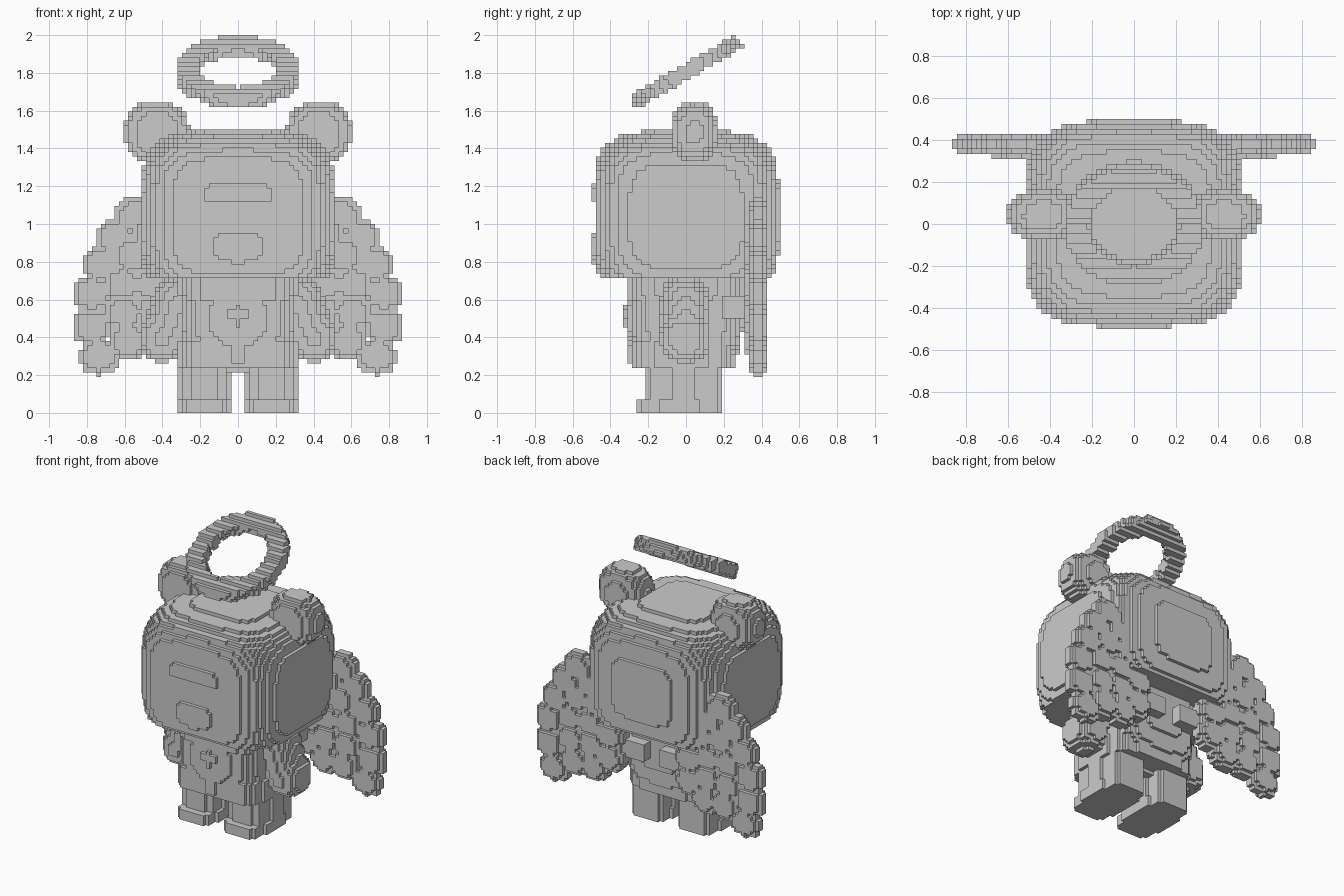
import bpy
import bmesh
import math

V = 2 / 84  # size of one block

if "Cube" in bpy.data.objects:
    bpy.data.objects.remove(bpy.data.objects["Cube"], do_unlink=True)

grey = bpy.data.materials.new("plain grey")
grey.use_nodes = True
COLOUR = (0.6, 0.6, 0.6, 1)
grey.diffuse_color = COLOUR
grey.node_tree.nodes["Principled BSDF"].inputs["Base Color"].default_value = COLOUR


def centre(cell):
    i, j, k = cell
    return i * V, (j + 0.5) * V, (k + 0.5) * V


def fill(lo, hi, inside):
    """Set of grid cells within a box whose centres pass the test."""
    rng = [range(math.floor(a / V) - 1, math.ceil(b / V) + 2) for a, b in zip(lo, hi)]
    return {(i, j, k) for i in rng[0] for j in rng[1] for k in rng[2]
            if inside(*centre((i, j, k)))}


def blob(c, r, power=(2, 2, 2)):
    """Superellipsoid; high powers give flat sides."""
    lo = [a - b for a, b in zip(c, r)]
    hi = [a + b for a, b in zip(c, r)]
    return fill(lo, hi, lambda *p: sum(
        abs((q - a) / b) ** n for q, a, b, n in zip(p, c, r, power)) <= 1)


def box(lo, hi):
    return fill(lo, hi, lambda *p: all(a <= q <= b for q, a, b in zip(p, lo, hi)))


def capsule(a, b, r):
    lo = [min(p, q) - r for p, q in zip(a, b)]
    hi = [max(p, q) + r for p, q in zip(a, b)]
    d = [q - p for p, q in zip(a, b)]
    length2 = sum(t * t for t in d)

    def inside(*p):
        t = sum((q - s) * e for q, s, e in zip(p, a, d)) / length2
        t = min(1, max(0, t))
        return sum((q - s - t * e) ** 2 for q, s, e in zip(p, a, d)) <= r * r
    return fill(lo, hi, inside)


def build(name, cells):
    """Make a blocky mesh from the exposed sides of the cells."""
    bm = bmesh.new()
    verts = {}

    def vert(corner):
        if corner not in verts:
            i, j, k = corner
            verts[corner] = bm.verts.new(((i - 0.5) * V, j * V, k * V))
        return verts[corner]

    for cell in cells:
        for axis in range(3):
            u, w = (axis + 1) % 3, (axis + 2) % 3
            for step in (0, 1):
                near = list(cell)
                near[axis] += 1 if step else -1
                if tuple(near) in cells:
                    continue
                ring = []
                for du, dw in ((0, 0), (1, 0), (1, 1), (0, 1)):
                    corner = list(cell)
                    corner[axis] += step
                    corner[u] += du
                    corner[w] += dw
                    ring.append(vert(tuple(corner)))
                bm.faces.new(ring if step else ring[::-1])
    mesh = bpy.data.meshes.new(name)
    bm.to_mesh(mesh)
    bm.free()
    mesh.materials.append(grey)
    obj = bpy.data.objects.new(name, mesh)
    bpy.context.collection.objects.link(obj)


def build_pair(name, cells):
    build("left_" + name, cells)
    build("right_" + name, {(-i, j, k) for i, j, k in cells})


# Head: rounded cube, cut flat under the chin and across the face
head = blob((0, 0, 1.04), (0.519, 0.493, 0.455), (4, 4, 4))
build("head", {c for c in head if centre(c)[2] > 0.71 and centre(c)[1] > -0.465})

# Brow and snout
build("brow", box((-0.19, -0.5, 1.13), (0.19, -0.45, 1.2))
      | box((-0.15, -0.5, 1.13), (0.15, -0.45, 1.22)))
build("nose", blob((0, -0.45, 0.88), (0.135, 0.052, 0.088), (3, 6, 3)))

# Ears
build_pair("ear", blob((0.43, 0.042, 1.484), (0.17, 0.12, 0.163), (2.5, 2.7, 2.5)))

# Halo: flat ring tipped up at the back
TILT = math.radians(30)


def in_halo(x, y, z):
    z -= 1.805
    along = y * math.cos(TILT) + z * math.sin(TILT)
    height = z * math.cos(TILT) - y * math.sin(TILT)
    return 0.215 <= math.hypot(x, along) <= 0.328 and abs(height) <= 0.039


build("halo", fill((-0.35, -0.35, 1.6), (0.35, 0.35, 1.99), in_halo))

# Torso with collar and hips
build("torso", blob((0, 0, 0.52), (0.315, 0.3, 0.3), (4, 3, 3.5)))
build("collar", blob((0, 0, 0.66), (0.32, 0.32, 0.065), (4, 3, 20)))
build("belly", blob((0, -0.11, 0.5), (0.26, 0.21, 0.24), (2.6, 2.6, 2.6)))
build("hips", blob((0, -0.02, 0.31), (0.315, 0.275, 0.075), (5, 4, 20)))
build("belly_button", box((-0.02, -0.335, 0.46), (0.02, -0.27, 0.57))
      | box((-0.06, -0.335, 0.5), (0.06, -0.27, 0.54)))
build("buckle", box((-0.04, -0.32, 0.26), (0.04, -0.27, 0.35)))

# Arms with round hands
build_pair("arm", capsule((0.32, -0.005, 0.6), (0.38, -0.005, 0.42), 0.13)
           | blob((0.4, -0.005, 0.4), (0.12, 0.13, 0.13), (2.5, 2.5, 2.5)))

# Legs with short toes
build_pair("leg", blob((0.178, -0.01, 0.14), (0.132, 0.2, 0.145), (4, 3.5, 40))
           | blob((0.178, -0.035, 0.036), (0.134, 0.23, 0.04), (4, 3.5, 40)))

# Wings: columns of round feathers, thicker towards the body
COLUMNS = (
    ((0.735, 0.3), (0.775, 0.46), (0.775, 0.63), (0.72, 0.785), (0.645, 0.925), (0.55, 1.04)),
    ((0.585, 0.385), (0.605, 0.53), (0.61, 0.68), (0.565, 0.83), (0.47, 0.94)),
    ((0.43, 0.385), (0.45, 0.53), (0.455, 0.68), (0.41, 0.82)),
    ((0.31, 0.48), (0.31, 0.63)),
)
wing = set()
for number, column in enumerate(COLUMNS):
    inner = number > 0
    for x, z in column:
        wing |= blob((x, 0.369 if inner else 0.381, z),
                     (0.105, 0.062 if inner else 0.049, 0.1), (2.4, 2.2, 2.4))
build_pair("wing", wing)
build_pair("wing_root", box((0.07, 0.2, 0.51), (0.31, 0.38, 0.62)))
